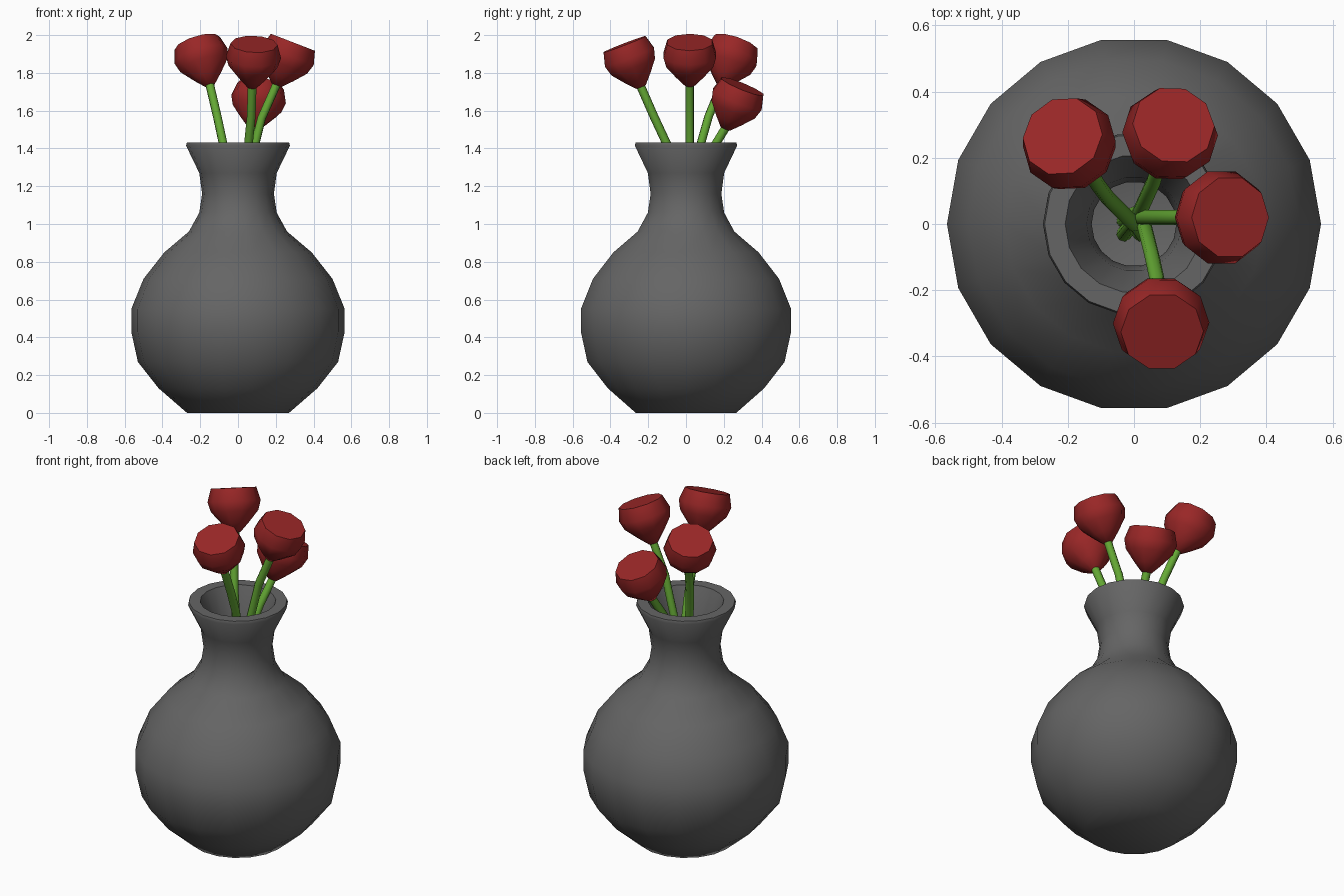
import bpy
import bmesh
import math
from mathutils import Vector

if "Cube" in bpy.data.objects:
    bpy.data.objects.remove(bpy.data.objects["Cube"])


def material(name, color):
    mat = bpy.data.materials.new(name)
    mat.use_nodes = True
    mat.diffuse_color = (*color, 1)
    mat.node_tree.nodes["Principled BSDF"].inputs["Base Color"].default_value = (*color, 1)
    return mat


def smooth(obj, angle):
    bpy.ops.object.select_all(action="DESELECT")
    obj.select_set(True)
    bpy.context.view_layer.objects.active = obj
    bpy.ops.object.shade_smooth_by_angle(angle=math.radians(angle))


def lathe(name, profile, sides, mat):
    """Spin a (radius, height) profile around z and cap both ends."""
    bm = bmesh.new()
    rings = []
    for r, z in profile:
        angles = [math.tau * i / sides for i in range(sides)]
        rings.append([bm.verts.new((r * math.cos(a), r * math.sin(a), z)) for a in angles])
    for low, high in zip(rings, rings[1:]):
        for i in range(sides):
            j = (i + 1) % sides
            bm.faces.new((low[i], low[j], high[j], high[i]))
    bm.faces.new(rings[0][::-1])
    bm.faces.new(rings[-1])
    mesh = bpy.data.meshes.new(name)
    bm.to_mesh(mesh)
    bm.free()
    obj = bpy.data.objects.new(name, mesh)
    bpy.context.collection.objects.link(obj)
    mesh.materials.append(mat)
    smooth(obj, 50)
    return obj


def stem(name, points, mat):
    """Eight-sided tube along a path."""
    curve = bpy.data.curves.new(name, "CURVE")
    curve.dimensions = "3D"
    curve.bevel_depth = 0.023
    curve.bevel_resolution = 2
    curve.use_fill_caps = True
    spline = curve.splines.new("POLY")
    spline.points.add(len(points) - 1)
    for p, co in zip(spline.points, points):
        p.co = (*co, 1)
    obj = bpy.data.objects.new(name, curve)
    bpy.context.collection.objects.link(obj)
    curve.materials.append(mat)
    bpy.ops.object.select_all(action="DESELECT")
    obj.select_set(True)
    bpy.context.view_layer.objects.active = obj
    bpy.ops.object.convert(target="MESH")
    smooth(bpy.context.object, 50)


grey = material("vase grey", (0.13, 0.13, 0.13))
red = material("petal red", (0.32, 0.02, 0.02))
green = material("stem green", (0.13, 0.40, 0.035))

# Vase: outer wall, rim, then the hollow inside down to the floor
outer = [(0.27, 0), (0.42, 0.13), (0.53, 0.27), (0.565, 0.43), (0.565, 0.55),
         (0.50, 0.71), (0.39, 0.85), (0.26, 0.96), (0.205, 1.06), (0.19, 1.16),
         (0.205, 1.27), (0.275, 1.415), (0.27, 1.432)]
inner = [(r - 0.062, z) for r, z in outer[1:-2]]
inner[0] = (0.28, 0.08)
lathe("vase", outer + [(0.208, 1.432)] + inner[::-1], 18, grey)

# Flowers: stem path from the vase floor, and the direction the cup faces
flowers = {
    "back_right": ([(0.02, -0.03, 0.08), (0, 0, 1.12), (-0.08, 0.08, 1.43),
                    (-0.11, 0.12, 1.57), (-0.15, 0.19, 1.74)], (-0.07, 0.08, 0.23)),
    "back_left": ([(-0.03, -0.03, 0.08), (0.01, 0.02, 1.12), (0.06, 0.13, 1.38),
                   (0.085, 0.21, 1.51)], (0.035, 0.09, 0.22)),
    "left": ([(-0.03, 0.01, 0.08), (0.01, 0.02, 1.12), (0.09, 0.02, 1.42),
              (0.125, 0.02, 1.56), (0.205, 0.02, 1.74)], (0.085, 0, 0.22)),
    "front": ([(0, 0.03, 0.08), (0.03, 0, 1.12), (0.055, -0.10, 1.42),
               (0.07, -0.17, 1.57), (0.075, -0.24, 1.73)], (0.01, -0.085, 0.22)),
}
cup = [(0.028, -0.005), (0.075, 0.045), (0.13, 0.11), (0.146, 0.165), (0.125, 0.238)]
for place, (path, facing) in flowers.items():
    stem(f"{place}_stem", path, green)
    head = lathe(f"{place}_flower", cup, 10, red)
    head.location = path[-1]
    head.rotation_mode = "QUATERNION"
    head.rotation_quaternion = Vector((0, 0, 1)).rotation_difference(Vector(facing))
